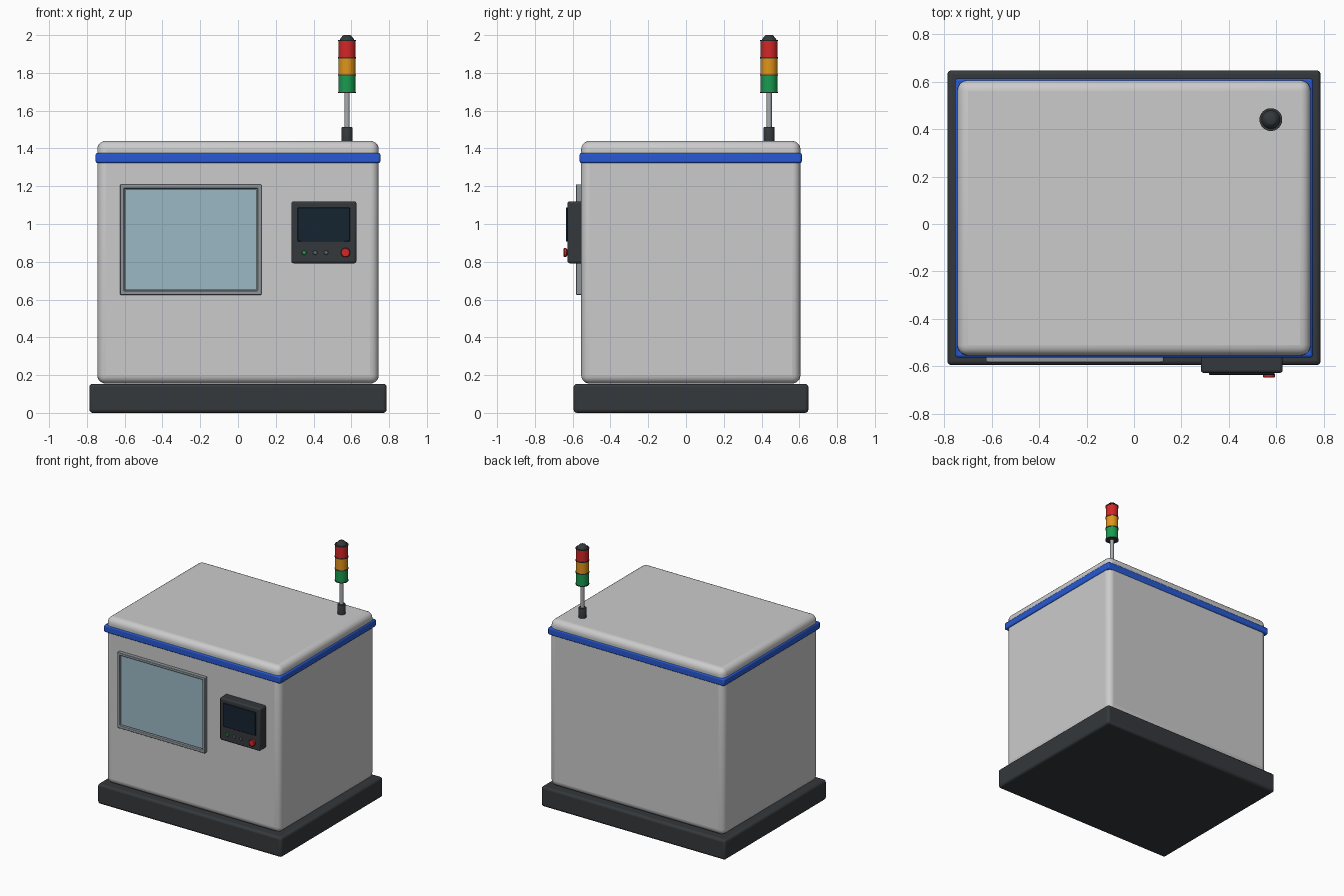
import bpy, bmesh, math

if "Cube" in bpy.data.objects:
    bpy.data.objects.remove(bpy.data.objects["Cube"])


def paint(ob, color):
    if color:
        name = "paint_%02d_%02d_%02d" % tuple(int(c * 99) for c in color)
        mat = bpy.data.materials.get(name) or bpy.data.materials.new(name)
        mat.diffuse_color = (*color, 1)
        mat.use_nodes = True
        mat.node_tree.nodes["Principled BSDF"].inputs["Base Color"].default_value = mat.diffuse_color
        ob.data.materials.append(mat)


def finish(bm, name, color, bevel=0, segments=3):
    bmesh.ops.recalc_face_normals(bm, faces=bm.faces)
    me = bpy.data.meshes.new(name)
    bm.to_mesh(me)
    bm.free()
    ob = bpy.data.objects.new(name, me)
    bpy.context.collection.objects.link(ob)
    paint(ob, color)
    if bevel:
        mod = ob.modifiers.new("Bevel", 'BEVEL')
        mod.width, mod.segments = bevel, segments
        mod.limit_method, mod.angle_limit = 'ANGLE', math.radians(40)
    bpy.ops.object.select_all(action='DESELECT')
    ob.select_set(True)
    bpy.context.view_layer.objects.active = ob
    bpy.ops.object.shade_smooth_by_angle(angle=math.radians(35))
    return ob


def box_bm(x, y, z):
    bm = bmesh.new()
    bmesh.ops.create_cube(bm, size=1)
    for v in bm.verts:
        v.co = [(a + b) / 2 + c * (b - a) for (a, b), c in zip((x, y, z), v.co)]
    return bm


def box(name, x, y, z, color=None, bevel=0, segments=3):
    return finish(box_bm(x, y, z), name, color, bevel, segments)


def lathe(name, profile, loc, color=None, axis='Z', sides=32):
    """Revolve a closed (radius, height) outline; axis 'Y' points to the front."""
    bm = bmesh.new()
    rings = []
    for r, h in profile:
        ring = []
        for i in range(sides):
            a = 2 * math.pi * i / sides
            p = (r * math.cos(a), r * math.sin(a), h)
            if axis == 'Y':
                p = (p[0], -h, p[1])
            ring.append(bm.verts.new([p[k] + loc[k] for k in range(3)]))
        rings.append(ring)
    for lo, hi in zip(rings, rings[1:]):
        for i in range(sides):
            j = (i + 1) % sides
            bm.faces.new((lo[i], lo[j], hi[j], hi[i]))
    bm.faces.new(rings[0])
    bm.faces.new(rings[-1])
    return finish(bm, name, color)


DARK = (0.035, 0.04, 0.045)
BLACK = (0.012, 0.013, 0.015)
STEEL = (0.27, 0.3, 0.32)
RED = (0.65, 0.02, 0.02)
GREEN = (0.01, 0.33, 0.08)

# Plinth, cabinet and trim band
box("plinth", (-.787, .787), (-.595, .648), (0, .154), DARK, .018)
box("cabinet", (-.745, .745), (-.555, .606), (.155, 1.44), (.6, .6, .62), .045, 5)
box("trim_band", (-.754, .754), (-.563, .613), (1.322, 1.377), (.02, .1, .65), .01, 2)

# Window frame with recessed opening, and its pane
bm = box_bm((-.624, .124), (-.583, -.54), (.625, 1.209))
front = min(bm.faces, key=lambda f: f.calc_center_median().y)
bmesh.ops.inset_individual(bm, faces=[front], thickness=.028)
inner = bmesh.ops.extrude_face_region(bm, geom=[front])
bmesh.ops.delete(bm, geom=[front], context='FACES_ONLY')
for v in inner["geom"]:
    if isinstance(v, bmesh.types.BMVert):
        v.co.y += .025
finish(bm, "window_frame", STEEL, .004, 2)
box("window_pane", (-.598, .098), (-.571, -.55), (.651, 1.183), (.33, .48, .56))

# Control panel with screen and buttons
box("control_panel", (.282, .627), (-.628, -.54), (.792, 1.12), DARK, .012)
box("panel_screen", (.316, .592), (-.636, -.615), (.907, 1.087), (.008, .018, .03), .003, 2)
for i, c in enumerate([GREEN, (.12, .13, .14), (.12, .13, .14)]):
    lathe("panel_button_%d" % (i + 1), [(.012, 0), (.012, .009), (.01, .012)],
          (.35 + .058 * i, -.624, .849), c, 'Y', 20)
lathe("emergency_stop", [(.016, 0), (.016, .008), (.025, .009), (.025, .021), (.021, .025)],
      (.569, -.623, .849), RED, 'Y')

# Signal tower
X, Y = .577, .44
lathe("tower_socket", [(.029, 1.435), (.029, 1.51), (.027, 1.513)], (X, Y, 0), DARK)
lathe("tower_pole", [(.014, 1.50), (.014, 1.70)], (X, Y, 0), (.4, .42, .44))
lamps = [("green", GREEN), ("amber", (.75, .3, .01)), ("red", RED)]
for i, (n, c) in enumerate(lamps):
    z = 1.696 + .092 * i
    lathe("lamp_" + n, [(.045, z), (.045, z + .092)], (X, Y, 0), c)
for i in range(4):
    z = 1.693 + .092 * i
    lathe("lamp_ring_%d" % (i + 1), [(.048, z), (.048, z + .006)], (X, Y, 0), DARK)
lathe("tower_cap", [(.04, 1.972), (.036, 1.98), (.022, 1.998), (.018, 2.0)], (X, Y, 0), DARK)
